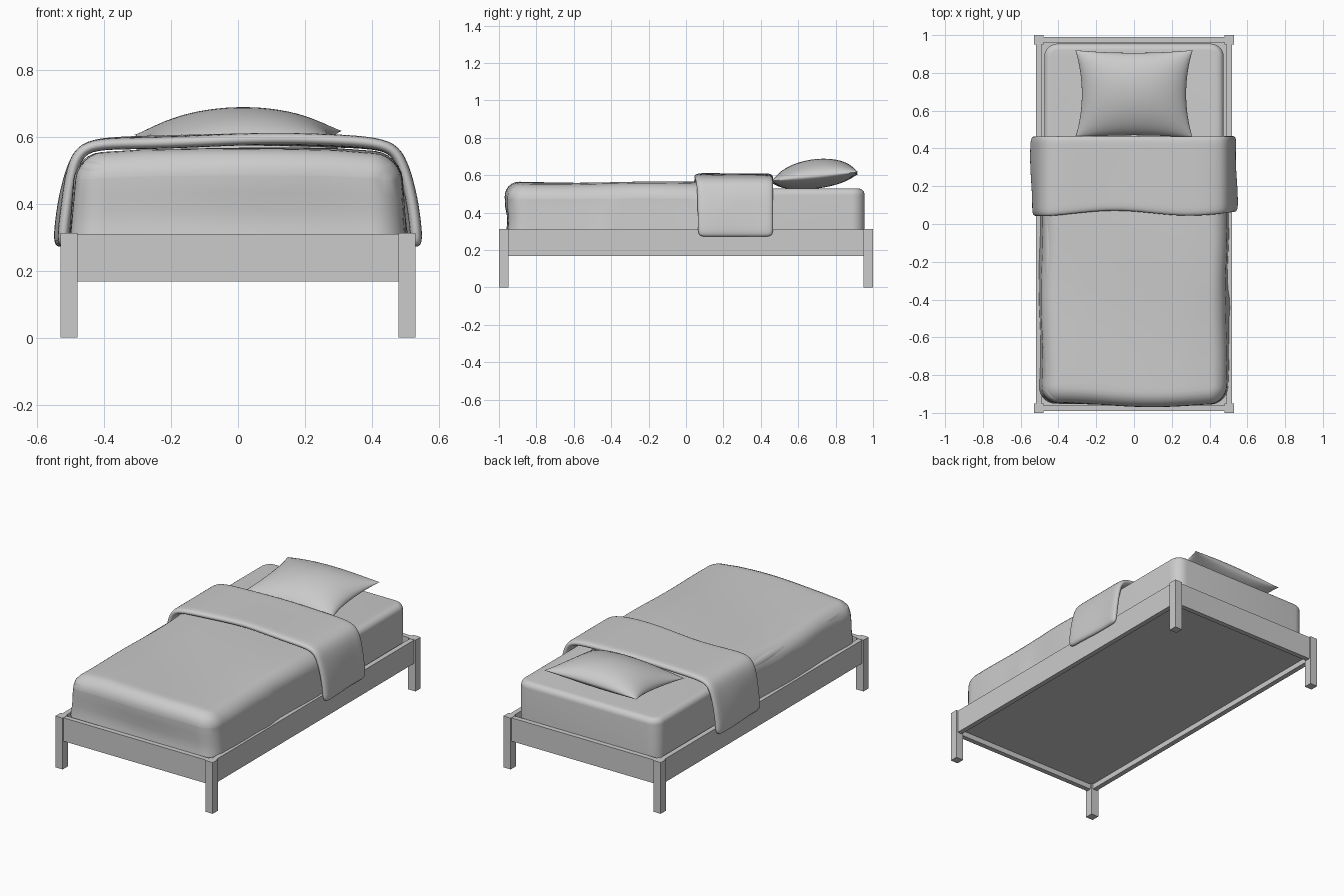
import bpy, bmesh
from math import sin, cos, exp
from mathutils import Vector

default = bpy.data.objects.get("Cube")
if default:
    bpy.data.objects.remove(default, do_unlink=True)

GREY = (0.6, 0.6, 0.6, 1)
mat = bpy.data.materials.new("plain grey")
mat.use_nodes = True
mat.diffuse_color = GREY
mat.node_tree.nodes["Principled BSDF"].inputs["Base Color"].default_value = GREY


def finish(name, bm, smooth=None):
    bmesh.ops.recalc_face_normals(bm, faces=bm.faces)
    mesh = bpy.data.meshes.new(name)
    bm.to_mesh(mesh)
    bm.free()
    mesh.materials.append(mat)
    obj = bpy.data.objects.new(name, mesh)
    bpy.context.collection.objects.link(obj)
    if smooth:
        bpy.ops.object.select_all(action='DESELECT')
        obj.select_set(True)
        bpy.context.view_layer.objects.active = obj
        bpy.ops.object.shade_smooth_by_angle(angle=smooth)
    return obj


def box_mesh(lo, hi):
    bm = bmesh.new()
    bmesh.ops.create_cube(bm, size=1)
    lo, hi = Vector(lo), Vector(hi)
    for v in bm.verts:
        v.co = (lo + hi) / 2 + v.co * (hi - lo)
    return bm


def box(name, lo, hi):
    return finish(name, box_mesh(lo, hi))


def cushion_mesh(lo, hi, corner, rim):
    """Box with rounded upright corners and a rounded top rim."""
    bm = box_mesh(lo, hi)
    upright = [e for e in bm.edges
               if abs(e.verts[0].co.z - e.verts[1].co.z) > 0.01]
    bmesh.ops.bevel(bm, geom=upright, offset=corner, segments=7,
                    profile=0.5, affect='EDGES')
    top = [e for e in bm.edges if all(v.co.z > hi[2] - 1e-4 for v in e.verts)]
    bmesh.ops.bevel(bm, geom=top, offset=rim, segments=6,
                    profile=0.5, affect='EDGES')
    return bm


# Frame: posts, rails and base panel
for sx, side in ((-1, "right"), (1, "left")):
    for sy, end in ((-1, "front"), (1, "back")):
        x, y = sx * 0.505, sy * 0.975
        box(f"{end}_{side}_post", (x - 0.025, y - 0.025, 0),
            (x + 0.025, y + 0.025, 0.312))
    box(f"{side}_rail", (sx * 0.505 - 0.015, -0.95, 0.168),
        (sx * 0.505 + 0.015, 0.95, 0.31))
for sy, end in ((-1, "front"), (1, "back")):
    box(f"{end}_rail", (-0.48, sy * 0.975 - 0.015, 0.168),
        (0.48, sy * 0.975 + 0.015, 0.31))
box("base_panel", (-0.49, -0.96, 0.2), (0.49, 0.96, 0.22))

# Mattress
finish("mattress", cushion_mesh((-0.475, -0.94, 0.22), (0.475, 0.955, 0.53),
                                0.07, 0.035), 0.7)

# Blanket: soft shell over the mattress with gentle folds
bm = cushion_mesh((-0.5, -0.958, 0.3), (0.5, 0.3, 0.56), 0.09, 0.08)
for axis, start, count in ((0, -0.4, 17), (1, -0.85, 22), (2, 0.33, 4)):
    for i in range(count):
        at, normal = Vector(), Vector()
        at[axis] = start + 0.05 * i
        normal[axis] = 1
        bmesh.ops.bisect_plane(bm, geom=bm.verts[:] + bm.edges[:] + bm.faces[:],
                               plane_co=at, plane_no=normal)
for v in bm.verts:
    x, y, z = v.co
    high = (z - 0.3) / 0.26
    v.co.x *= 1 - 0.035 * high
    v.co.x += 0.005 * sin(9 * y + 4 * z) * abs(x) * 2
    if x > 0.4:
        v.co.x += 0.012 * exp(-((y + 0.42) / 0.07) ** 2) * (1 - high)
    if y < -0.8:
        v.co.y -= 0.014 * cos(6 * (x - 0.1)) * (0.4 + 0.6 * high)
        v.co.y += 0.012 * exp(-((z - 0.36) / 0.04) ** 2) * cos(2 * x)
    v.co.z += high * (0.004 * sin(5 * x + 1) + 0.004 * cos(6 * y + 3 * x)
                      - 0.01 * max(0, abs(x) - 0.3) / 0.2)
finish("blanket", bm, 1.0)

# Folded blanket band: an arch draped over both sides
half = [(0.545, 0.27), (0.542, 0.33), (0.53, 0.42), (0.512, 0.51),
        (0.482, 0.572), (0.42, 0.597), (0.28, 0.602), (0.14, 0.606)]
arch = [(-x, z) for x, z in half] + [(0, 0.609)] + half[::-1]
bm = bmesh.new()
rows = []
for x, z in arch:
    front = 0.055 + 0.016 * cos(8 * (x + 0.1))
    row = []
    for j in range(8):
        t = j / 7
        lift = 0.006 * sin(7 * x) * (1 - t) if z > 0.58 else 0
        sway = 0.006 * sin(5 * t + 1)
        row.append(bm.verts.new((x + sway * (z < 0.5), front + (0.467 - front) * t,
                                 z + lift)))
    rows.append(row)
for a, b in zip(rows, rows[1:]):
    for j in range(7):
        bm.faces.new((a[j], a[j + 1], b[j + 1], b[j]))
band = finish("folded_band", bm, 1.2)
if band.data.polygons[len(band.data.polygons) // 2].normal.z < 0:
    band.data.flip_normals()
solid = band.modifiers.new("thickness", 'SOLIDIFY')
solid.thickness = 0.036
solid.offset = -0.9
soft = band.modifiers.new("soften", 'SUBSURF')
soft.levels = soft.render_levels = 2

# Pillow: two puffed sheets joined at a pinched seam
N = 28
bm = bmesh.new()
for puff in (0.098, -0.06):
    grid = []
    for i in range(N + 1):
        u = -cos(3.14159265 * i / N)
        line = []
        for j in range(N + 1):
            v = -cos(3.14159265 * j / N)
            full = (max(0, 1 - u * u) * max(0, 1 - v * v)) ** 0.55
            x = 0.31 * u * (1 - 0.11 * (1 - v * v))
            y = 0.688 + 0.232 * v * (1 - 0.06 * (1 - u * u))
            seam = 0.588 + 0.024 * v + 0.006 * u
            line.append(bm.verts.new((x, y, seam + puff * full)))
        grid.append(line)
    for a, b in zip(grid, grid[1:]):
        for j in range(N):
            bm.faces.new((a[j], a[j + 1], b[j + 1], b[j]))
bmesh.ops.remove_doubles(bm, verts=bm.verts, dist=0.0005)
finish("pillow", bm, 0.9)
